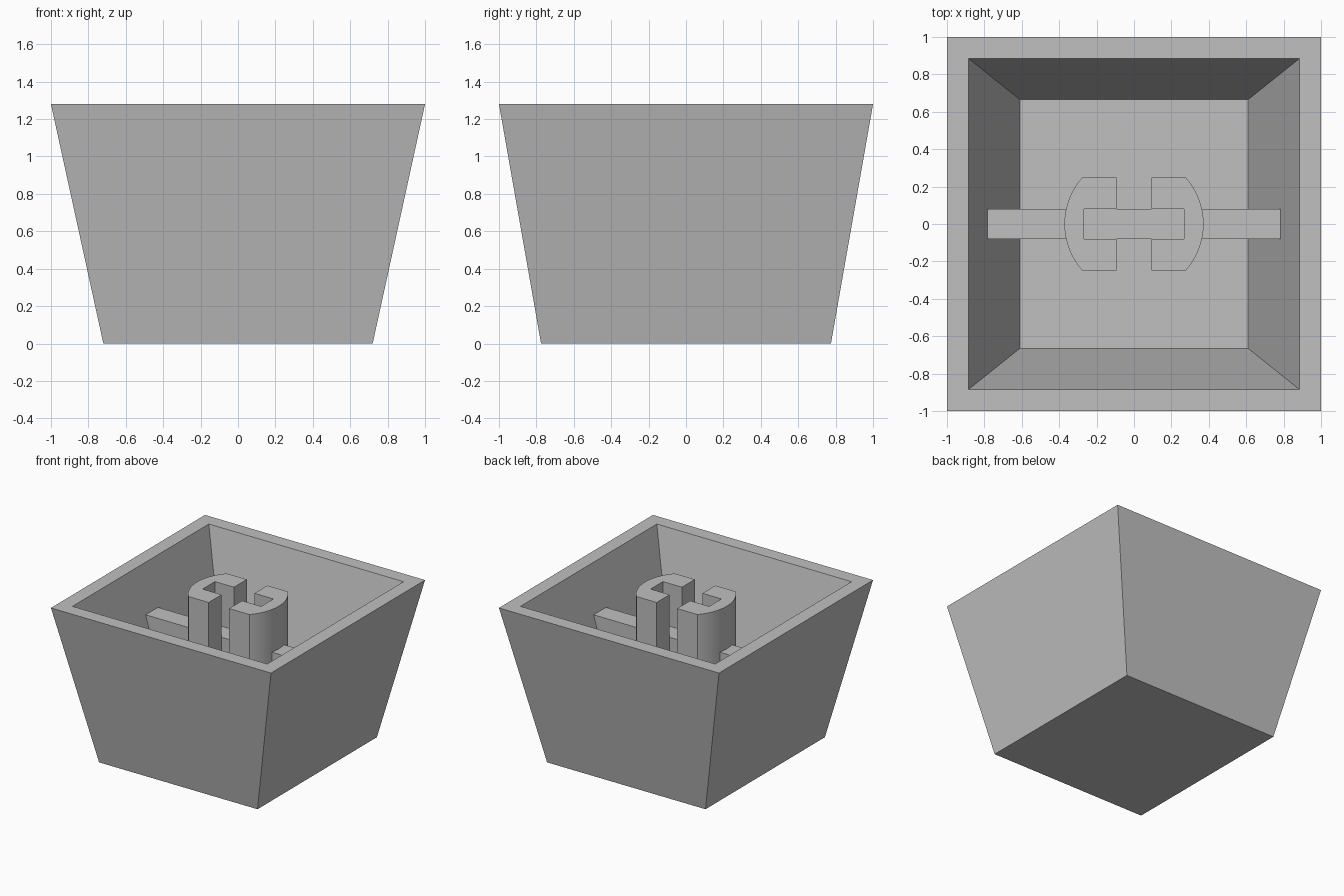
import bpy, bmesh
from math import asin, cos, sin, radians

cube = bpy.data.objects.get("Cube")
if cube:
    bpy.data.objects.remove(cube, do_unlink=True)

HEIGHT, FLOOR, RIB_TOP = 1.28, 0.33, 0.93

grey = bpy.data.materials.new("light_grey")
grey.use_nodes = True
colour = (0.53, 0.53, 0.53, 1)
grey.diffuse_color = colour
grey.node_tree.nodes["Principled BSDF"].inputs["Base Color"].default_value = colour


def rect(hx, hy, z):
    """Corners of a centred rectangle, counter-clockwise from above."""
    return [(-hx, -hy, z), (hx, -hy, z), (hx, hy, z), (-hx, hy, z)]


def loft(name, rings):
    """Bridge matching rings of points in order and cap both ends."""
    bm = bmesh.new()
    loops = [[bm.verts.new(p) for p in ring] for ring in rings]
    for low, high in zip(loops, loops[1:]):
        n = len(low)
        for i in range(n):
            j = (i + 1) % n
            bm.faces.new((low[i], low[j], high[j], high[i]))
    bm.faces.new(loops[0][::-1])
    bm.faces.new(loops[-1])
    bmesh.ops.recalc_face_normals(bm, faces=bm.faces)
    mesh = bpy.data.meshes.new(name)
    bm.to_mesh(mesh)
    bm.free()
    mesh.materials.append(grey)
    obj = bpy.data.objects.new(name, mesh)
    bpy.context.collection.objects.link(obj)
    return obj


# Tapered shell: outer wall, flat rim, sloping cavity and floor
loft("shell", [rect(0.72, 0.775, 0), rect(1, 1, HEIGHT),
               rect(0.885, 0.885, HEIGHT), rect(0.61, 0.665, FLOOR)])

# Cross rib, its ends following the slope of the cavity walls
loft("cross_rib", [rect(0.61, 0.08, FLOOR), rect(0.785, 0.08, RIB_TOP)])

# Two C-shaped stem halves around a cross-shaped socket
RADIUS, HALF_DEPTH, GAP, POCKET, SLOT = 0.372, 0.248, 0.093, 0.266, 0.08
limit = asin(HALF_DEPTH / RADIUS)
STEPS = 20
arc = [(RADIUS * cos(a), RADIUS * sin(a))
       for a in (limit * (2 * i / STEPS - 1) for i in range(STEPS + 1))]
profile = arc + [(GAP, HALF_DEPTH), (GAP, SLOT), (POCKET, SLOT),
                 (POCKET, -SLOT), (GAP, -SLOT), (GAP, -HALF_DEPTH)]

for name, side in (("left_stem", 1), ("right_stem", -1)):
    stem = loft(name, [[(side * x, y, z) for x, y in profile]
                       for z in (FLOOR, HEIGHT)])
    bpy.ops.object.select_all(action="DESELECT")
    stem.select_set(True)
    bpy.context.view_layer.objects.active = stem
    bpy.ops.object.shade_smooth_by_angle(angle=radians(30))
